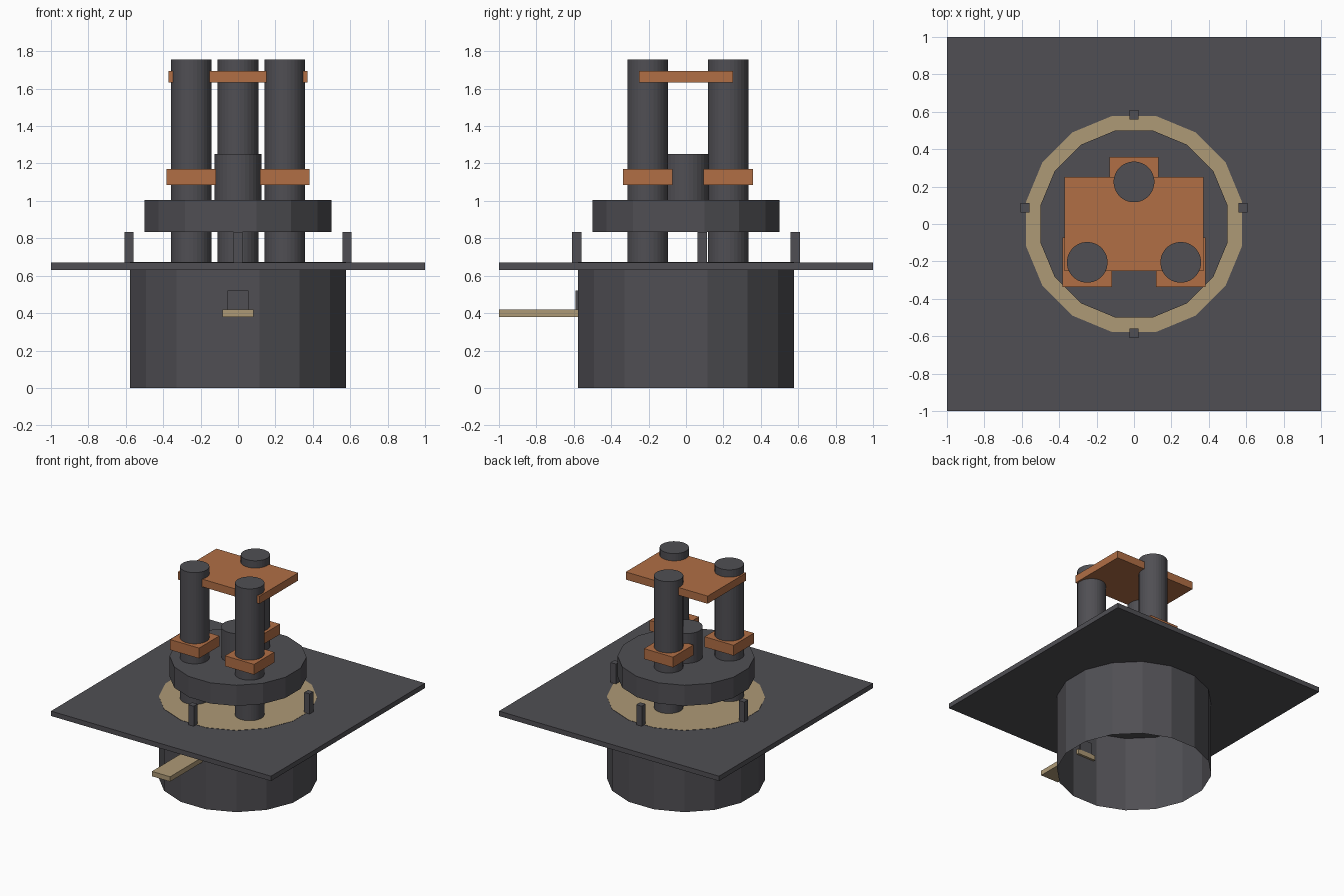
import bpy
import bmesh
from math import pi
from mathutils import Matrix

default = bpy.data.objects.get("Cube")
if default:
    bpy.data.objects.remove(default, do_unlink=True)


def material(name, rgb):
    m = bpy.data.materials.new(name)
    m.use_nodes = True
    colour = (*rgb, 1)
    m.diffuse_color = colour
    m.node_tree.nodes["Principled BSDF"].inputs["Base Color"].default_value = colour
    return m


GREY = material("dark grey", (0.08, 0.078, 0.088))
TAN = material("tan", (0.42, 0.32, 0.18))
COPPER = material("copper orange", (0.44, 0.158, 0.06))


def finish(name, bm, mats):
    mesh = bpy.data.meshes.new(name)
    bm.to_mesh(mesh)
    bm.free()
    for m in mats:
        mesh.materials.append(m)
    obj = bpy.data.objects.new(name, mesh)
    bpy.context.collection.objects.link(obj)
    return obj


def box(name, x, y, z, mat):
    """Box between (low, high) pairs."""
    bm = bmesh.new()
    bmesh.ops.create_cube(bm, size=1)
    for v in bm.verts:
        for i, (low, high) in enumerate((x, y, z)):
            v.co[i] = high if v.co[i] > 0 else low
    return finish(name, bm, [mat])


def cylinder(name, x, y, radius, z, sides, mats=(GREY,)):
    """Upright prism with a flat side facing the front."""
    bm = bmesh.new()
    place = Matrix.Translation((x, y, sum(z) / 2)) @ Matrix.Rotation(pi / sides, 4, "Z")
    bmesh.ops.create_cone(bm, cap_ends=True, segments=sides, radius1=radius,
                          radius2=radius, depth=z[1] - z[0], matrix=place)
    return finish(name, bm, mats)


# Drum: open underneath, tan lid just proud of the deck
drum = cylinder("drum", 0, 0, 0.59, (0, 0.672), 16, (GREY, TAN))
bm = bmesh.new()
bm.from_mesh(drum.data)
bm.normal_update()
bmesh.ops.delete(bm, geom=[f for f in bm.faces if f.normal.z < -0.9], context="FACES")
for f in bm.faces:
    f.material_index = int(f.normal.z > 0.9)
bm.to_mesh(drum.data)
bm.free()

# Square deck
box("deck", (-1, 1), (-1, 1), (0.63, 0.67), GREY)

# Lever and its slot block on the front of the drum
box("lever", (-0.083, 0.083), (-1, -0.56), (0.38, 0.42), TAN)
box("slot_block", (-0.055, 0.055), (-0.59, -0.565), (0.4, 0.52), GREY)

# Locating pins around the lid
pins = {"front": (0, -0.585), "back": (0, 0.585), "left": (0.583, 0.087), "right": (-0.583, 0.087)}
for side, (px, py) in pins.items():
    box(side + "_pin", (px - 0.025, px + 0.025), (py - 0.025, py + 0.025), (0.65, 0.835), GREY)

# Raised disc and central hub
cylinder("raised_disc", 0, 0, 0.51, (0.835, 1.005), 16)
cylinder("hub", 0, 0, 0.125, (1.0, 1.25), 32)

# Three columns, each with a square collar
columns = {"left": (0.25, -0.205), "right": (-0.25, -0.205), "back": (0, 0.225)}
for side, (cx, cy) in columns.items():
    cylinder(side + "_column", cx, cy, 0.109, (0.64, 1.755), 32)
    box(side + "_collar", (cx - 0.132, cx + 0.132), (cy - 0.132, cy + 0.132), (1.085, 1.17), COPPER)

# Plate joining the column tops
box("top_plate", (-0.372, 0.372), (-0.25, 0.25), (1.632, 1.695), COPPER)
